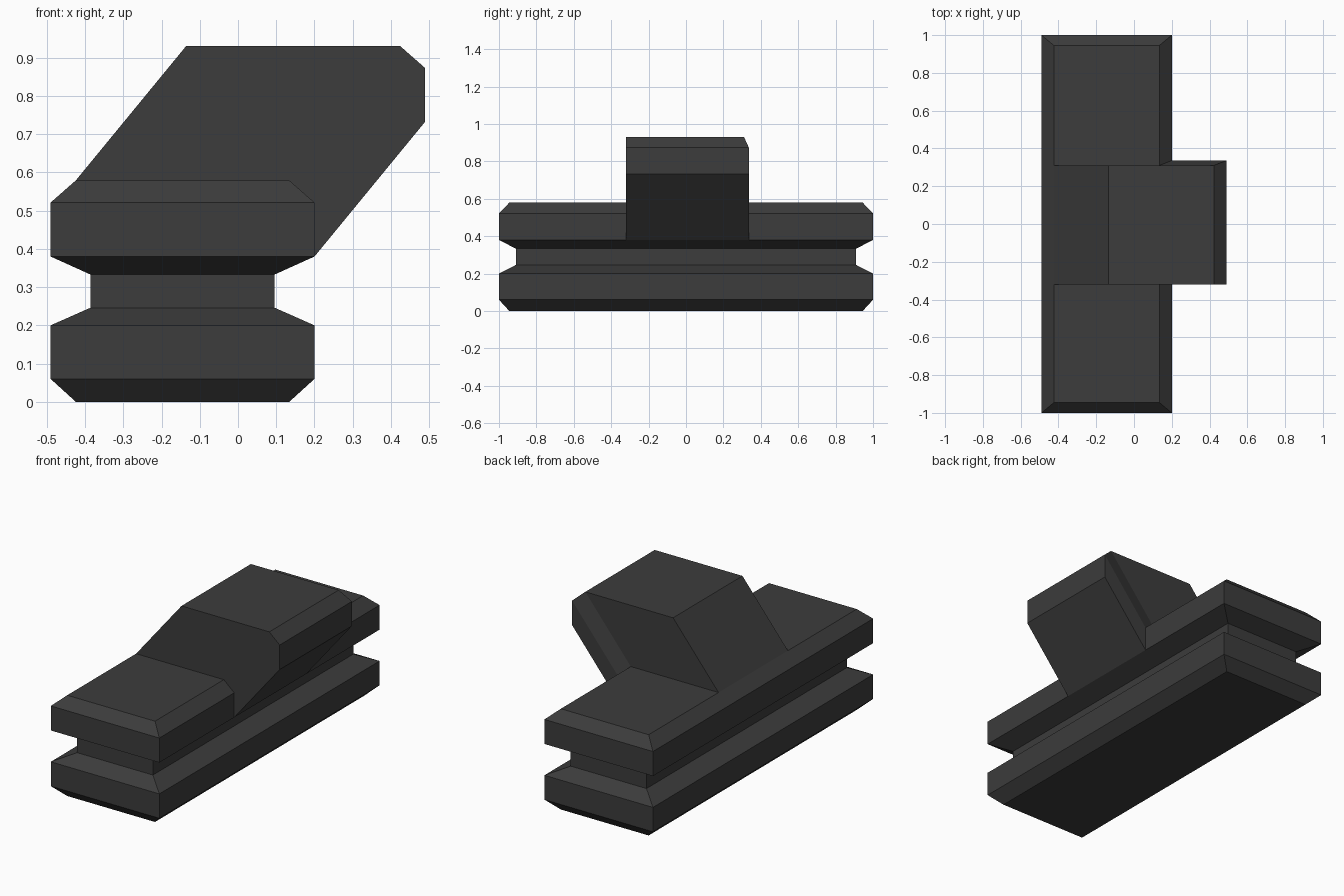
import bpy
import bmesh

cube = bpy.data.objects.get("Cube")
if cube:
    bpy.data.objects.remove(cube, do_unlink=True)

charcoal = bpy.data.materials.new("charcoal")
charcoal.use_nodes = True
colour = (0.045, 0.045, 0.045, 1)
charcoal.diffuse_color = colour
charcoal.node_tree.nodes["Principled BSDF"].inputs["Base Color"].default_value = colour


def finish(name, bm):
    bmesh.ops.recalc_face_normals(bm, faces=bm.faces)
    mesh = bpy.data.meshes.new(name)
    bm.to_mesh(mesh)
    bm.free()
    mesh.materials.append(charcoal)
    obj = bpy.data.objects.new(name, mesh)
    bpy.context.collection.objects.link(obj)
    return obj


def bridge(bm, a, b):
    n = len(a)
    for i in range(n):
        j = (i + 1) % n
        bm.faces.new((a[i], a[j], b[j], b[i]))


# Grooved base: stacked rectangles, each (height, x inset, y inset)
CENTRE_X, HALF_X, HALF_Y = -0.145, 0.345, 1.0
edge, neck = (0.066, 0.055), (0.104, 0.09)
levels = [(0, *edge), (0.06, 0, 0), (0.2, 0, 0), (0.246, *neck),
          (0.333, *neck), (0.38, 0, 0), (0.521, 0, 0), (0.579, *edge)]
bm = bmesh.new()
rings = []
for z, inset_x, inset_y in levels:
    hx, hy = HALF_X - inset_x, HALF_Y - inset_y
    rings.append([bm.verts.new((CENTRE_X + sx * hx, sy * hy, z))
                  for sx, sy in ((-1, -1), (1, -1), (1, 1), (-1, 1))])
for lower, upper in zip(rings, rings[1:]):
    bridge(bm, lower, upper)
bm.faces.new(rings[0])
bm.faces.new(rings[-1])
finish("grooved_base", bm)

# Slanted block: base edge strip swept up and out, open where it meets the base
FRONT_Y = -0.32
strip = [(-0.424, 0.31, 0.579), (0.134, 0.31, 0.579),
         (0.2, 0.336, 0.521), (0.2, 0.336, 0.38)]
bm = bmesh.new()
ends = []
for dx, dz in ((0, 0), (0.289, 0.352)):
    front = [bm.verts.new((x + dx, FRONT_Y, z + dz)) for x, y, z in strip]
    back = [bm.verts.new((x + dx, y, z + dz)) for x, y, z in strip]
    ends.append((front, back))
start, end = (f + b[::-1] for f, b in ends)
bridge(bm, start, end)
front, back = ends[1]
for i in range(len(strip) - 1):
    bm.faces.new((front[i], front[i + 1], back[i + 1], back[i]))
finish("slanted_block", bm)
